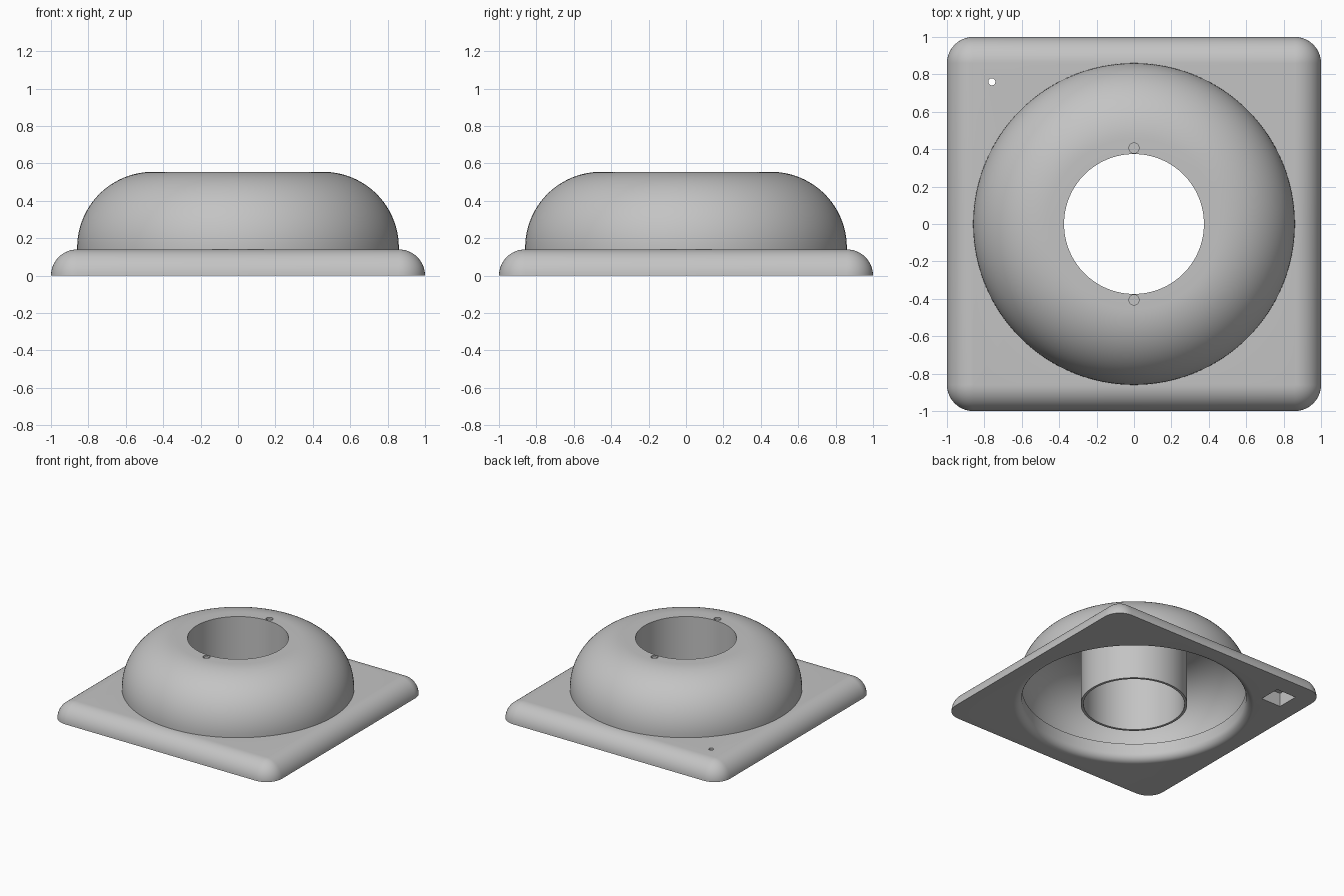
import bpy
import bmesh
from math import sin, cos, pi, radians

if "Cube" in bpy.data.objects:
    bpy.data.objects.remove(bpy.data.objects["Cube"], do_unlink=True)

grey = bpy.data.materials.new("plain grey")
grey.use_nodes = True
grey.diffuse_color = (0.55, 0.55, 0.55, 1)
grey.node_tree.nodes["Principled BSDF"].inputs["Base Color"].default_value = grey.diffuse_color

EDGE = 0.14            # plate height and edge rounding
OUTER, BORE = 0.86, 0.374
TOP, ROUND = 0.555, 0.405
WALL = 0.02


def loft(name, rings, closed=False):
    """Skin a stack of equal rings; close into a loop or cap both ends."""
    bm = bmesh.new()
    loops = [[bm.verts.new(p) for p in ring] for ring in rings]
    pairs = list(zip(loops, loops[1:]))
    if closed:
        pairs.append((loops[-1], loops[0]))
    else:
        bm.faces.new(loops[0])
        bm.faces.new(loops[-1])
    count = len(loops[0])
    for a, b in pairs:
        for i in range(count):
            j = (i + 1) % count
            bm.faces.new((a[i], a[j], b[j], b[i]))
    bmesh.ops.recalc_face_normals(bm, faces=bm.faces)
    mesh = bpy.data.meshes.new(name)
    bm.to_mesh(mesh)
    bm.free()
    mesh.materials.append(grey)
    obj = bpy.data.objects.new(name, mesh)
    bpy.context.collection.objects.link(obj)
    return obj


def lathe(name, profile, closed=False, sides=128, centre=(0, 0), turn=0):
    rings = [[(centre[0] + r * cos(turn + 2 * pi * i / sides),
               centre[1] + r * sin(turn + 2 * pi * i / sides), z)
              for i in range(sides)] for r, z in profile]
    return loft(name, rings, closed)


def activate(obj):
    bpy.ops.object.select_all(action='DESELECT')
    obj.select_set(True)
    bpy.context.view_layer.objects.active = obj


def cut(obj, cutter):
    activate(obj)
    mod = obj.modifiers.new("cut", 'BOOLEAN')
    mod.operation = 'DIFFERENCE'
    mod.solver = 'EXACT'
    mod.object = cutter
    bpy.ops.object.modifier_apply(modifier=mod.name)
    bpy.data.objects.remove(cutter, do_unlink=True)


def arc(cx, cz, radius, start, end, steps):
    angles = [radians(start + (end - start) * i / steps) for i in range(steps + 1)]
    return [(cx + radius * cos(a), cz + radius * sin(a)) for a in angles]


# Square plate with fully rounded top edges and corners
def rounded_square(radius, z, steps=10):
    half = 1 - EDGE
    ring = []
    for quarter, (sx, sy) in enumerate(((1, 1), (-1, 1), (-1, -1), (1, -1))):
        for i in range(steps + 1):
            a = pi / 2 * (quarter + i / steps)
            ring.append((sx * half + radius * cos(a), sy * half + radius * sin(a), z))
    return ring


plate_arc = arc(0, 0, EDGE, 0, 89, 14)
plate = loft("base_plate", [rounded_square(r, z) for r, z in plate_arc])

# Round opening with a softened lower lip
lip = 0.06
opening = arc(OUTER - 0.03 + lip, lip, lip, 270, 180, 12)
cut(plate, lathe("opening_cutter",
                 [(OUTER - 0.03 + lip, -0.1)] + opening + [(OUTER - 0.03, 0.3)]))

# Square pocket under one corner, with a small hole through the plate
corner = (-0.76, 0.76)
cut(plate, lathe("pocket_cutter", [(0.125, -0.1), (0.125, 0.11)], sides=4,
                 centre=corner, turn=pi / 4))
cut(plate, lathe("pin_cutter", [(0.019, -0.1), (0.019, 0.3)], sides=16, centre=corner))

# Hollow domed ring and its central tube, as one turned section
flat = OUTER - ROUND
shoulder = TOP - ROUND
seat = EDGE - 0.01
section = [(OUTER, seat)]
section += arc(flat, shoulder, ROUND, 0, 90, 24)
section += [(BORE, TOP), (BORE, 0), (BORE + WALL, 0), (BORE + WALL, TOP - WALL)]
section += arc(flat, shoulder, ROUND - WALL, 90, 0, 24)
section += [(OUTER - WALL, seat)]
dome = lathe("domed_ring", section, closed=True)

# Two shallow screw holes beside the bore
for side in (-1, 1):
    cut(dome, lathe("screw_cutter", [(0.027, TOP - 0.015), (0.027, TOP + 0.1)],
                    sides=24, centre=(0, side * 0.406)))

for obj in (plate, dome):
    activate(obj)
    bpy.ops.object.shade_smooth_by_angle(angle=radians(30))
